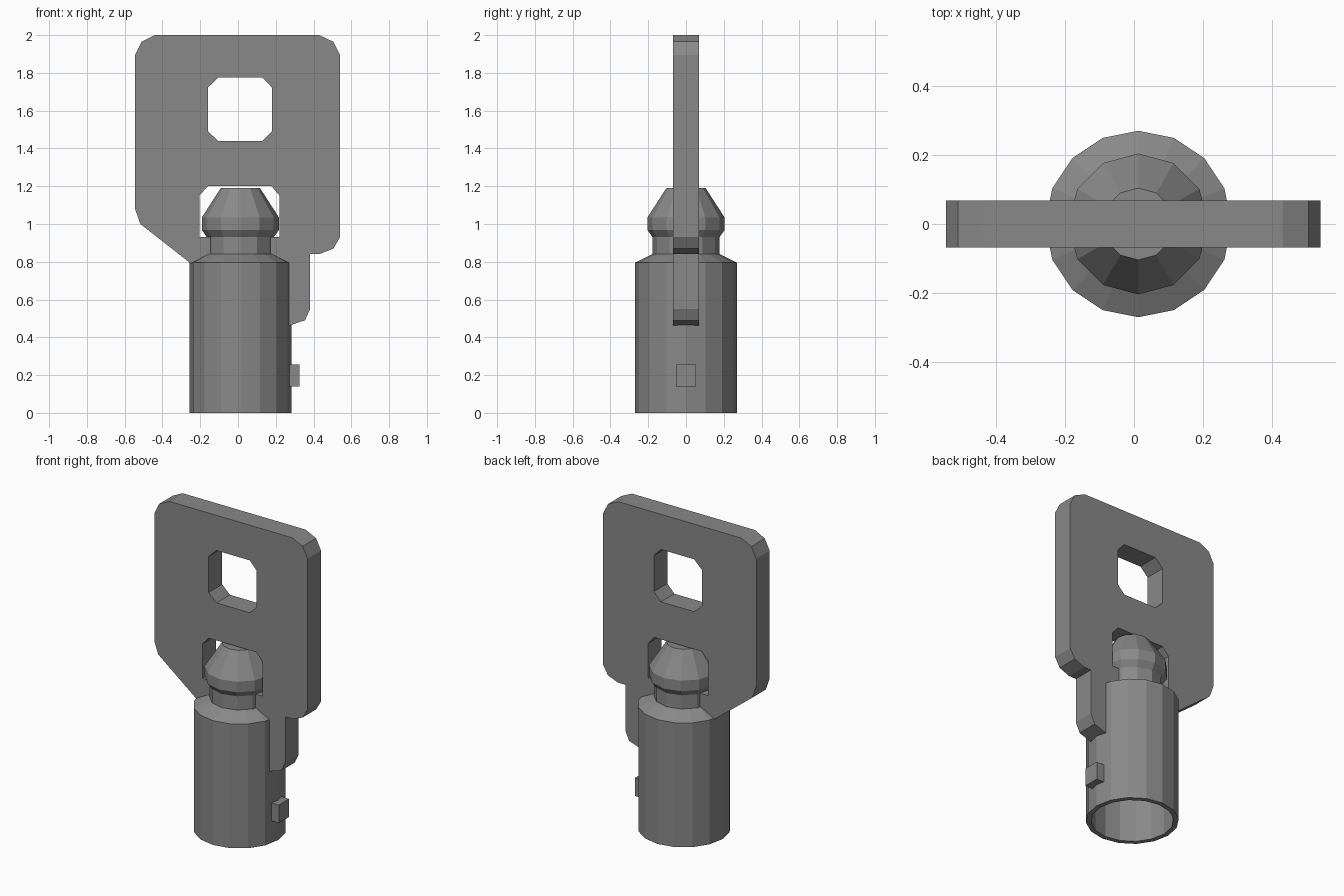
import bpy, bmesh, math

if "Cube" in bpy.data.objects:
    bpy.data.objects.remove(bpy.data.objects["Cube"])

CX = 0.0125  # barrel axis

grey = bpy.data.materials.new("steel grey")
grey.diffuse_color = (0.25, 0.25, 0.25, 1)
grey.use_nodes = True
grey.node_tree.nodes["Principled BSDF"].inputs["Base Color"].default_value = grey.diffuse_color


def add_mesh(name, bm):
    bmesh.ops.recalc_face_normals(bm, faces=bm.faces)
    me = bpy.data.meshes.new(name)
    bm.to_mesh(me)
    bm.free()
    me.materials.append(grey)
    ob = bpy.data.objects.new(name, me)
    bpy.context.collection.objects.link(ob)
    return ob


def lathe(name, profile, sides):
    """Turn (radius, z) points about the barrel axis and cap both ends."""
    bm = bmesh.new()
    rings = []
    for r, z in profile:
        rings.append([bm.verts.new((CX + r * math.cos(2 * math.pi * i / sides),
                                    r * math.sin(2 * math.pi * i / sides), z))
                      for i in range(sides)])
    for a, b in zip(rings, rings[1:]):
        for i in range(sides):
            j = (i + 1) % sides
            bm.faces.new((a[i], a[j], b[j], b[i]))
    bm.faces.new(rings[0])
    bm.faces.new(rings[-1])
    return add_mesh(name, bm)


def plate(name, outlines, half):
    """Extruded flat outline standing in the xz plane, inner outlines are holes."""
    cu = bpy.data.curves.new(name, 'CURVE')
    cu.dimensions = '2D'
    cu.fill_mode = 'BOTH'
    cu.extrude = half
    for pts in outlines:
        sp = cu.splines.new('POLY')
        sp.points.add(len(pts) - 1)
        for p, (x, z) in zip(sp.points, pts):
            p.co = (x, z, 0, 1)
        sp.use_cyclic_u = True
    cu.materials.append(grey)
    ob = bpy.data.objects.new(name, cu)
    bpy.context.collection.objects.link(ob)
    ob.rotation_euler.x = math.pi / 2
    bpy.ops.object.select_all(action='DESELECT')
    ob.select_set(True)
    bpy.context.view_layer.objects.active = ob
    bpy.ops.object.convert(target='MESH')
    for f in ob.data.polygons:
        f.use_smooth = False
    return ob


# flat handle with side leg, notch for the knob and ring hole
outer = [(-0.44, 2.0), (0.43, 2.0), (0.505, 1.965), (0.54, 1.895),
         (0.54, 0.93), (0.505, 0.87), (0.435, 0.842), (0.382, 0.842),
         (0.382, 0.55), (0.355, 0.49), (0.262, 0.46),
         # inner edge, sunk slightly into barrel and neck
         (0.262, 0.78), (0.165, 0.82), (0.165, 0.93),
         (0.22, 0.93), (0.22, 1.15), (0.178, 1.2), (-0.16, 1.2),
         (-0.205, 1.15), (-0.205, 0.93), (-0.14, 0.93), (-0.14, 0.82),
         (-0.235, 0.785), (-0.255, 0.795),
         (-0.517, 1.0), (-0.545, 1.08), (-0.545, 1.895), (-0.51, 1.965)]
ring_hole = [(-0.105, 1.775), (0.13, 1.775), (0.18, 1.722), (0.18, 1.492),
             (0.13, 1.44), (-0.105, 1.44), (-0.16, 1.492), (-0.16, 1.722)]
plate("handle", [outer, ring_hole], 0.068)

# hollow barrel with sloped shoulder
lathe("barrel", [(0.24, 0.7), (0.24, 0), (0.27, 0), (0.27, 0.795), (0.177, 0.842)], 16)

# neck and tapered knob on top of the barrel
lathe("knob", [(0.177, 0.83), (0.177, 0.93), (0.204, 0.968),
               (0.204, 1.035), (0.104, 1.19)], 12)

# small locating peg on the barrel side
bm = bmesh.new()
bmesh.ops.create_cube(bm, size=1)
for v in bm.verts:
    v.co = (0.293 + v.co.x * 0.064, v.co.y * 0.104, 0.198 + v.co.z * 0.115)
add_mesh("peg", bm)
